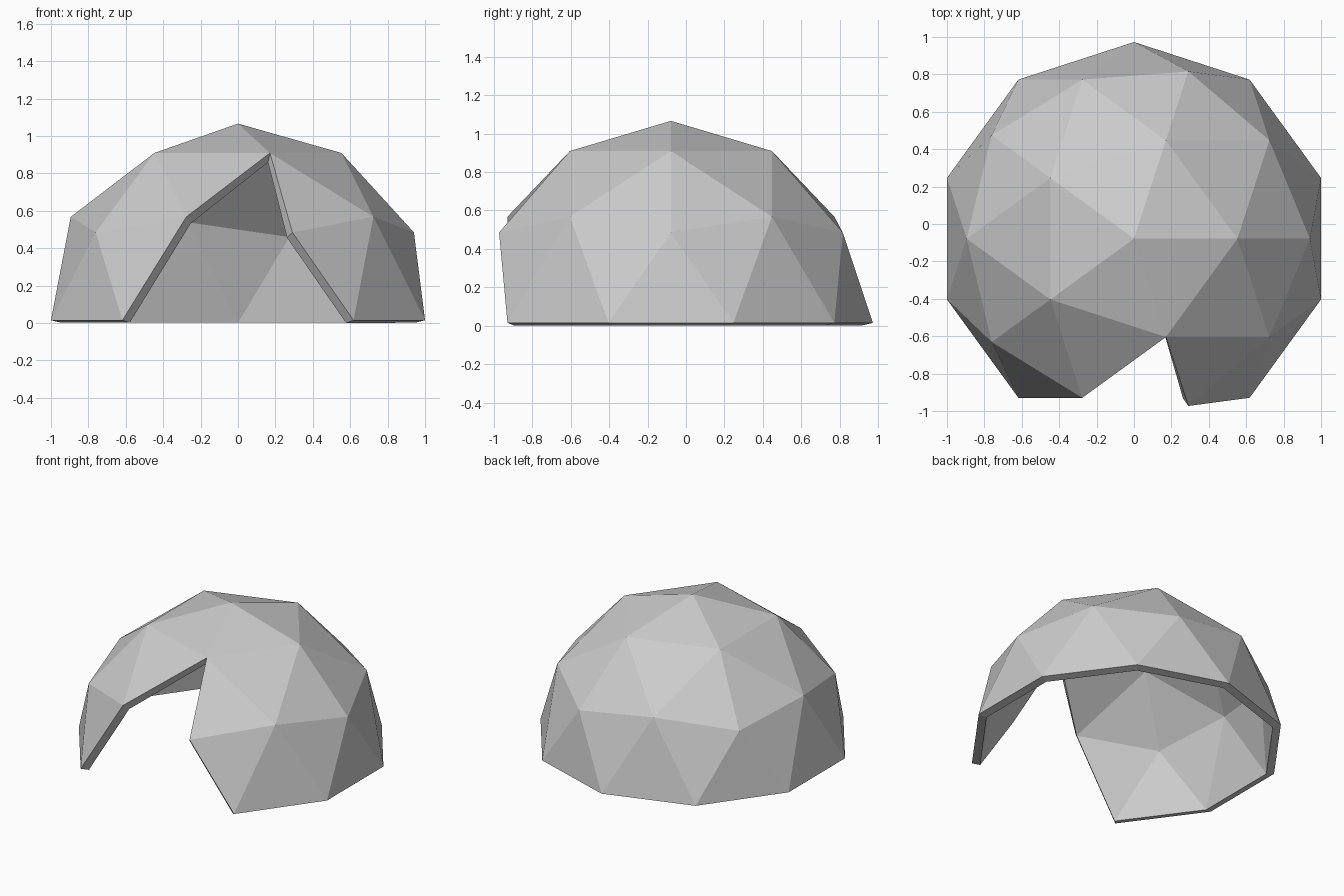
import bpy
import bmesh
import math
from mathutils import Vector

cube = bpy.data.objects.get("Cube")
if cube:
    bpy.data.objects.remove(cube, do_unlink=True)

RADIUS = 1 / math.sin(math.radians(72))
THICKNESS = 0.057

# Plain grey shell material
grey = bpy.data.materials.new("light_grey")
grey.use_nodes = True
colour = (0.6, 0.6, 0.6, 1)
grey.diffuse_color = colour
grey.node_tree.nodes["Principled BSDF"].inputs["Base Color"].default_value = colour

# Geodesic sphere, cut to the upper half
bm = bmesh.new()
bmesh.ops.create_icosphere(bm, subdivisions=2, radius=RADIUS)
lower = [v for v in bm.verts if v.co.z < -0.01]
bmesh.ops.delete(bm, geom=lower, context="VERTS")

# Entrance: the panels around the front base point and the one above them
base_point = min(bm.verts, key=lambda v: v.co.y)
upper_dir = Vector((0.06, -0.72, 0.61)) * RADIUS
upper_panel = min(bm.faces, key=lambda f: (f.calc_center_median() - upper_dir).length)
panels = set(base_point.link_faces) | {upper_panel}
bmesh.ops.delete(bm, geom=list(panels), context="FACES")
bm.normal_update()

mesh = bpy.data.meshes.new("dome_shell")
bm.to_mesh(mesh)
bm.free()
mesh.materials.append(grey)
dome = bpy.data.objects.new("dome_shell", mesh)
bpy.context.collection.objects.link(dome)

# Wall thickness, grown inwards
wall = dome.modifiers.new("wall", "SOLIDIFY")
wall.thickness = THICKNESS
wall.offset = -1

# Centre the dome and rest its rim on the ground
bpy.context.view_layer.update()
shell = dome.evaluated_get(bpy.context.evaluated_depsgraph_get()).data
ys = [v.co.y for v in shell.vertices]
dome.location.y = -(max(ys) + min(ys)) / 2
dome.location.z = -min(v.co.z for v in shell.vertices)
